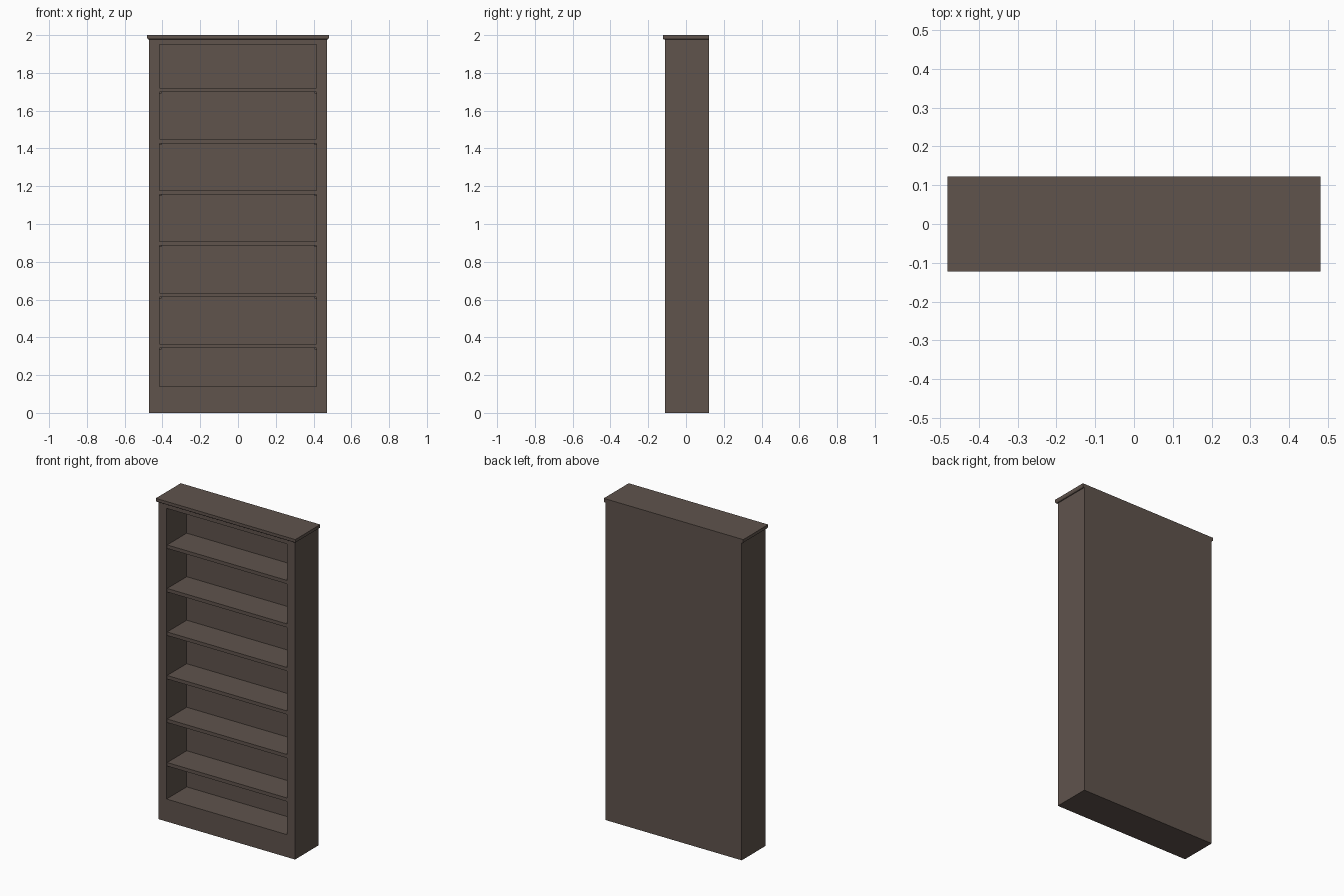
import bpy
import bmesh

cube = bpy.data.objects.get("Cube")
if cube:
    bpy.data.objects.remove(cube, do_unlink=True)

wood = bpy.data.materials.new("dark brown wood")
wood.use_nodes = True
COLOR = (0.115, 0.087, 0.073, 1)
wood.diffuse_color = COLOR
wood.node_tree.nodes["Principled BSDF"].inputs["Base Color"].default_value = COLOR


def box(name, x, y, z):
    """Box given by its (low, high) extent on each axis."""
    bm = bmesh.new()
    bmesh.ops.create_cube(bm, size=1)
    for v in bm.verts:
        v.co = [r[0] if c < 0 else r[1] for c, r in zip(v.co, (x, y, z))]
    mesh = bpy.data.meshes.new(name)
    bm.to_mesh(mesh)
    bm.free()
    mesh.materials.append(wood)
    ob = bpy.data.objects.new(name, mesh)
    bpy.context.collection.objects.link(ob)
    return ob


W, INNER = 0.47, 0.415
FRONT, FRAME_BACK, PANEL, BACK = -0.11, -0.09, 0.088, 0.123
FLOOR, HEAD, BODY_TOP = 0.14, 1.95, 1.98

# Carcass: sides, plinth, head and back
for side, s in (("left", 1), ("right", -1)):
    box(side + "_side", sorted((s * INNER, s * W)), (FRONT, BACK), (0, BODY_TOP))
box("base", (-INNER, INNER), (FRONT, BACK), (0, FLOOR))
box("head_rail", (-INNER, INNER), (FRONT, BACK), (HEAD, BODY_TOP))
box("back_panel", (-INNER, INNER), (PANEL, BACK), (FLOOR, HEAD))

# Six evenly spaced shelves resting on small pins
for i in range(6):
    top = 0.365 + i * 0.271
    box(f"shelf_{i + 1}", (-INNER, INNER), (FRONT + 0.006, PANEL), (top - 0.022, top))
    for side, s in (("left", 1), ("right", -1)):
        for place, y in (("front", -0.07), ("back", 0.05)):
            box(f"{place}_{side}_pin_{i + 1}", sorted((s * (INNER - 0.01), s * INNER)),
                (y - 0.004, y + 0.004), (top - 0.03, top - 0.022))

# Overhanging top with rounded lower edges at the front and ends
profile = [(0.004, 1.976), (0.008, 1.979), (0.0105, 1.984), (0.0105, 2.0)]
bm = bmesh.new()
rings = []
for out, z in profile:
    x, y = W + out, FRONT - out * 1.2
    rings.append([bm.verts.new(p) for p in
                  ((-x, y, z), (x, y, z), (x, BACK, z), (-x, BACK, z))])
for low, high in zip(rings, rings[1:]):
    for i in range(4):
        j = (i + 1) % 4
        bm.faces.new((low[i], low[j], high[j], high[i]))
bm.faces.new(rings[0][::-1])
bm.faces.new(rings[-1])
mesh = bpy.data.meshes.new("top_board")
bm.to_mesh(mesh)
bm.free()
mesh.materials.append(wood)
bpy.context.collection.objects.link(bpy.data.objects.new("top_board", mesh))
